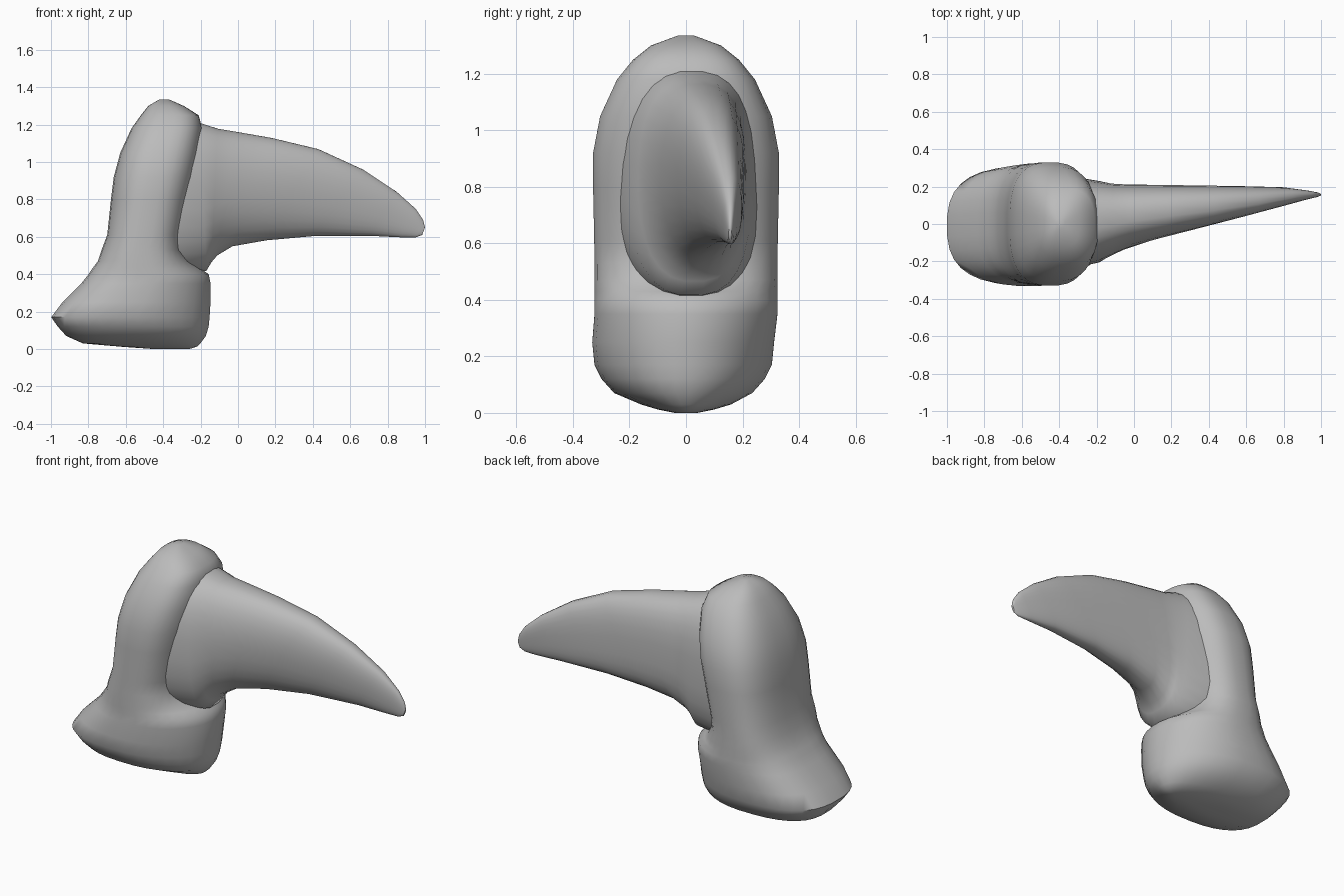
import bpy
import bmesh
from math import cos, sin, pi
from mathutils import Vector

cube = bpy.data.objects.get("Cube")
if cube:
    bpy.data.objects.remove(cube, do_unlink=True)

grey = bpy.data.materials.new("bone grey")
grey.use_nodes = True
COLOUR = (0.5, 0.5, 0.5, 1)
grey.diffuse_color = COLOUR
grey.node_tree.nodes["Principled BSDF"].inputs["Base Color"].default_value = COLOUR


def ring(centre, u, v, near_power, far_power, sides):
    """Rounded-box section; far_power shapes the +u half, near_power the -u half."""
    points = []
    for i in range(sides):
        a = 2 * pi * (i + 0.5) / sides
        power = far_power if cos(a) > 0 else near_power
        s, t = [(1 if k > 0 else -1) * abs(k) ** (2 / power) for k in (cos(a), sin(a))]
        points.append(centre + u * s + v * t)
    return points


def loft(name, rings):
    """Skin consecutive rings and cap both ends."""
    bm = bmesh.new()
    loops = [[bm.verts.new(p) for p in r] for r in rings]
    n = len(loops[0])
    for a, b in zip(loops, loops[1:]):
        for i in range(n):
            j = (i + 1) % n
            bm.faces.new((a[i], a[j], b[j], b[i]))
    bm.faces.new(loops[0])
    bm.faces.new(loops[-1])
    bmesh.ops.recalc_face_normals(bm, faces=bm.faces)
    mesh = bpy.data.meshes.new(name)
    bm.to_mesh(mesh)
    bm.free()
    mesh.materials.append(grey)
    obj = bpy.data.objects.new(name, mesh)
    bpy.context.collection.objects.link(obj)
    bpy.ops.object.select_all(action='DESELECT')
    obj.select_set(True)
    bpy.context.view_layer.objects.active = obj
    bpy.ops.object.shade_smooth_by_angle(angle=pi / 3)


# Knuckle base: foot, waist and cuff as level slices (z, back x, front x, half width)
base_slices = [
    (0.00, -0.45, -0.26, 0.04), (0.012, -0.62, -0.22, 0.10), (0.03, -0.83, -0.20, 0.16),
    (0.07, -0.92, -0.17, 0.245), (0.12, -0.965, -0.155, 0.29),
    (0.17, -1.00, -0.15, 0.315), (0.25, -0.94, -0.145, 0.323),
    (0.35, -0.84, -0.145, 0.325), (0.40, -0.80, -0.155, 0.325),
    (0.43, -0.78, -0.20, 0.325), (0.47, -0.75, -0.26, 0.325),
    (0.53, -0.73, -0.295, 0.325), (0.61, -0.70, -0.29, 0.326),
    (0.80, -0.68, -0.25, 0.33), (0.92, -0.665, -0.222, 0.33),
    (1.05, -0.63, -0.20, 0.305), (1.18, -0.57, -0.19, 0.245),
    (1.25, -0.52, -0.21, 0.188), (1.30, -0.48, -0.29, 0.125),
    (1.335, -0.42, -0.37, 0.03),
]
rings = []
for z, x0, x1, w in base_slices:
    front_power = 2.0 if z < 0.45 else 2.6
    offset = -0.01 if 0.05 < z < 0.3 else 0
    rings.append(ring(Vector(((x0 + x1) / 2, offset, z)), Vector(((x1 - x0) / 2, 0, 0)),
                      Vector((0, w, 0)), 2.7, front_power, 32))
loft("knuckle_base", rings)

# Claw: leaning sections (top x, top z, bottom x, bottom z, front y, back y)
claw_sections = [
    (-0.40, 1.23, -0.34, 0.40, -0.25, 0.26), (-0.20, 1.21, -0.17, 0.415, -0.205, 0.23),
    (-0.11, 1.18, -0.14, 0.465, -0.17, 0.217),
    (-0.02, 1.165, -0.11, 0.50, -0.14, 0.213), (0.18, 1.13, -0.03, 0.548, -0.09, 0.21),
    (0.43, 1.07, 0.15, 0.58, -0.03, 0.207), (0.67, 0.96, 0.40, 0.603, 0.035, 0.203),
    (0.85, 0.84, 0.70, 0.605, 0.095, 0.197), (0.95, 0.75, 0.87, 0.597, 0.13, 0.18),
    (0.99, 0.69, 0.95, 0.597, 0.143, 0.17), (1.00, 0.65, 0.985, 0.61, 0.15, 0.162),
]
rings = []
for tx, tz, bx, bz, y0, y1 in claw_sections:
    top = Vector((tx, (y0 + y1) / 2, tz))
    bottom = Vector((bx, (y0 + y1) / 2, bz))
    front_power = 2.4 if tx < -0.1 else 2.2
    rings.append(ring((top + bottom) / 2, Vector((0, (y1 - y0) / 2, 0)),
                      (top - bottom) / 2, front_power, 2.8, 28))
loft("claw", rings)
